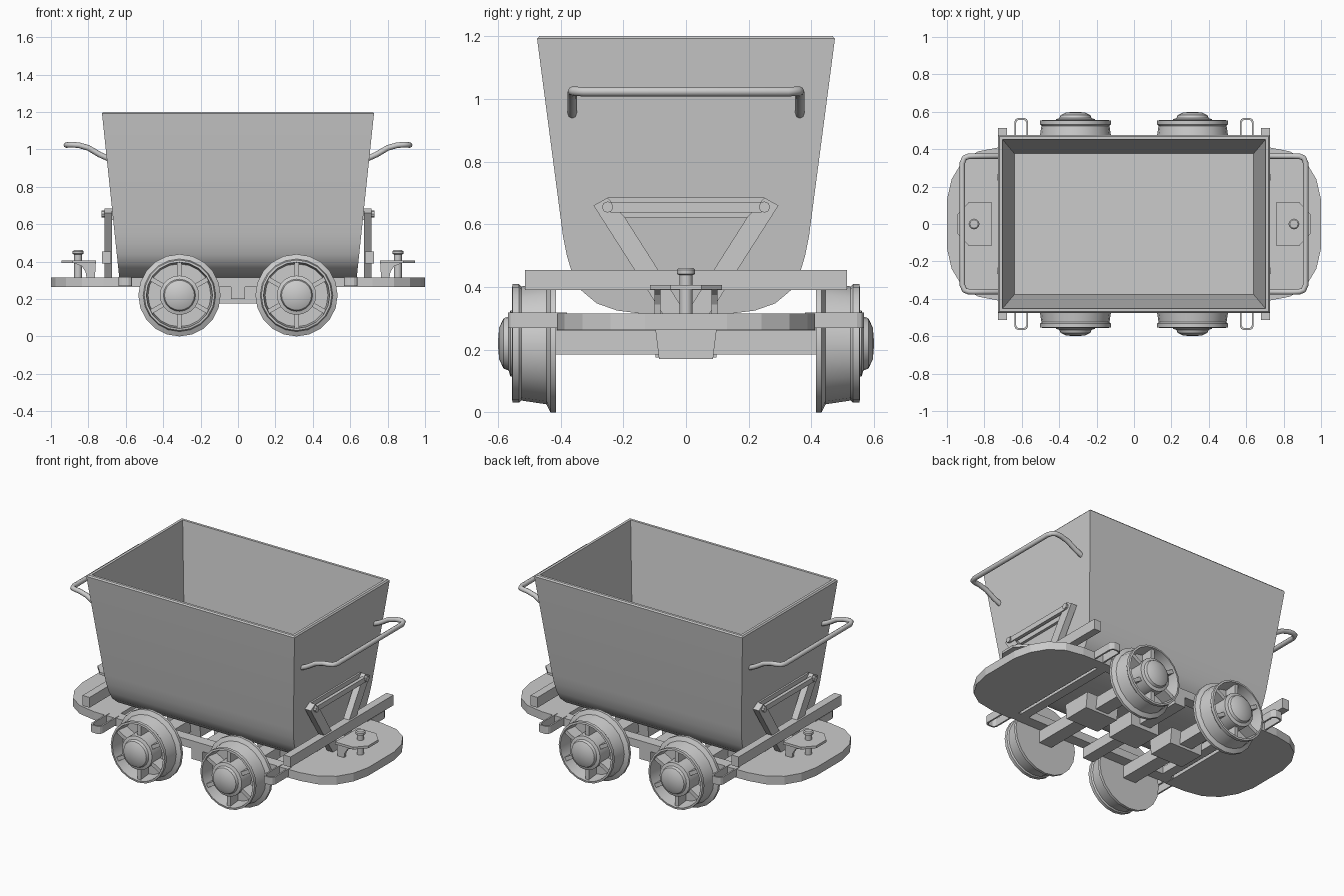
import bpy, bmesh, math
from mathutils import Vector, Matrix

if "Cube" in bpy.data.objects:
    bpy.data.objects.remove(bpy.data.objects["Cube"])


def make(name, bm, smooth=None):
    bmesh.ops.remove_doubles(bm, verts=bm.verts, dist=1e-5)
    bmesh.ops.recalc_face_normals(bm, faces=bm.faces)
    me = bpy.data.meshes.new(name)
    bm.to_mesh(me)
    bm.free()
    ob = bpy.data.objects.new(name, me)
    bpy.context.collection.objects.link(ob)
    if smooth:
        bpy.ops.object.select_all(action='DESELECT')
        bpy.context.view_layer.objects.active = ob
        ob.select_set(True)
        bpy.ops.object.shade_smooth_by_angle(angle=math.radians(smooth))
    return ob


def prism(name, pts, axis, a, b):
    """Extrude a 2D outline along an axis from a to b."""
    bm = bmesh.new()

    def pos(p, h):
        return {'x': (h, p[0], p[1]), 'y': (p[0], h, p[1]), 'z': (p[0], p[1], h)}[axis]
    f = bm.faces.new([bm.verts.new(pos(p, a)) for p in pts])
    ext = bmesh.ops.extrude_face_region(bm, geom=[f])
    d = Vector(pos((0, 0), b - a))
    bmesh.ops.translate(bm, vec=d, verts=[v for v in ext['geom'] if isinstance(v, bmesh.types.BMVert)])
    return make(name, bm)


def box(name, x0, x1, y0, y1, z0, z1):
    return prism(name, [(x0, y0), (x1, y0), (x1, y1), (x0, y1)], 'z', z0, z1)


def lathe(name, prof, n, mat, smooth=35):
    """Spin (radius, height) points around z, then place with a matrix."""
    bm = bmesh.new()
    vs = [bm.verts.new((r, 0, h)) for r, h in prof]
    es = [bm.edges.new(p) for p in zip(vs, vs[1:])]
    bmesh.ops.spin(bm, geom=vs + es, cent=(0, 0, 0), axis=(0, 0, 1), angle=2 * math.pi, steps=n)
    bmesh.ops.transform(bm, matrix=mat, verts=bm.verts)
    return make(name, bm, smooth)


# Tub: rounded-bottom outer shell, rim and tapered inner cavity
half = [(.475, 1.192), (.392, .56), (.38, .50), (.362, .44), (.335, .39), (.285, .348), (.22, .325), (.14, .315)]
section = half + [(-y, z) for y, z in reversed(half)]
bm = bmesh.new()
ends = [[bm.verts.new((s * (.635 + (z - .315) * .105), y, z)) for y, z in section] for s in (1, -1)]
for i in range(len(section) - 1):
    bm.faces.new((ends[0][i], ends[0][i + 1], ends[1][i + 1], ends[1][i]))
for e in ends:
    bm.faces.new(e)


def ring(x, y, z):
    return [bm.verts.new((sx * x, sy * y, z)) for sx, sy in ((1, 1), (1, -1), (-1, -1), (-1, 1))]


loops = [[ends[0][0], ends[0][-1], ends[1][-1], ends[1][0]],
         ring(.72, .468, 1.2), ring(.703, .452, 1.2), ring(.64, .377, .6)]
for p, q in zip(loops, loops[1:]):
    for i in range(4):
        j = (i + 1) % 4
        bm.faces.new((p[i], p[j], q[j], q[i]))
bm.faces.new(loops[-1])
make("tub", bm, 30)

# Wheels with flange, rim, recessed web, hub and spokes
wheel = [(0, .415), (.22, .415), (.22, .432), (.194, .445), (.182, .525), (.189, .533), (.189, .553),
         (.177, .555), (.168, .462), (.105, .462), (.105, .56), (.086, .566), (.08, .582), (.05, .596), (0, .6)]
for sx in (1, -1):
    for sy in (1, -1):
        m = Matrix.Translation((sx * .313, 0, .22)) @ Matrix.Rotation(-sy * math.pi / 2, 4, 'X')
        lathe("wheel", wheel, 20, m)
        for k in range(6):
            sp = box("wheel_spoke", .09, .175, -.012, .012, .455, .54)
            sp.data.transform(m @ Matrix.Rotation(math.radians(30 + 60 * k), 4, 'Z'))

# Chassis: side rails, axle beams, centre blocks and cross beam
for s in (1, -1):
    box("side_rail", -.61, .61, s * .34, s * .41, .265, .315)
    box("axle_beam", s * .313 - .045, s * .313 + .045, -.42, .42, .185, .262)
    prism("axle_block", [(-.098, .268), (-.086, .17), (.086, .17), (.098, .268)], 'x', s * .2, s * .43)
box("centre_block", -.1, .1, -.098, .098, .175, .268)
box("cross_beam", -.038, .038, -.41, .41, .2, .266)
for s in (1, -1):
    box("frame_crossbar", s * .5, s * .56, -.36, .36, .265, .31)

# Parts repeated at each end
for s in (1, -1):
    # Rounded end platform
    edge = [(.58, .413), (.72, .41), (.835, .388), (.92, .33), (.975, .24), (1, .13)]
    out = edge + [(x, -y) for x, y in reversed(edge)]
    prism("end_platform", [(s * x, y) for x, y in out], 'z', .263, .315)

    # Bolster beam and V-shaped bracket holding the tub
    box("bolster_beam", s * .678, s * .727, -.513, .513, .39, .455)
    for t in (1, -1):
        leg = [(.295, .66), (.25, .685), (.195, .622), (0, .315), (.075, .315)]
        prism("bracket_leg", [(t * y, z) for y, z in leg], 'x', s * .674, s * .715)
        lathe("bracket_rivet", [(0, 0), (.018, 0), (.018, .015), (0, .015)], 8,
              Matrix.Translation((s * .715, t * .25, .655)) @ Matrix.Rotation(s * math.pi / 2, 4, 'Y'))
    box("bracket_bar", s * .70, s * .722, -.24, .24, .638, .67)
    box("bracket_plate", s * .66, s * .685, -.25, .25, .622, .685)

    # Coupling plate, gussets and pin
    cp = [(.758, .115), (.885, .115), (.945, .05), (.945, -.05), (.885, -.115), (.758, -.115)]
    prism("coupling_plate", [(s * x, y) for x, y in cp], 'z', .392, .407)
    for t in (1, -1):
        g = [(.76, .395), (.885, .395), (.835, .375), (.815, .345), (.81, .315), (.765, .315)]
        prism("coupling_gusset", [(s * x, z) for x, z in g], 'y', t * .082, t * .1)
    lathe("coupling_pin", [(0, .30), (.021, .30), (.021, .438), (.029, .442), (.029, .455), (.022, .461), (0, .461)],
          12, Matrix.Translation((s * .855, 0, 0)))

    # Side step loops: U-shaped flat straps
    for t in (1, -1):
        u = [(.037, .38), (.037, .545), (.03, .56), (.018, .567)]
        v = [(.027, .38), (.027, .542), (.022, .552), (.014, .557)]
        outer = u + [(-x, y) for x, y in reversed(u)]
        inner = v + [(-x, y) for x, y in reversed(v)]
        prism("step_loop", [(s * .603 + x, t * y) for x, y in outer + inner[::-1]], 'z', .27, .318)

    # Bent push handle
    arm = [(.69, .363, .95), (.74, .363, .972), (.80, .363, 1.008), (.85, .363, 1.022), (.885, .362, 1.025),
           (.907, .353, 1.024), (.918, .325, 1.023)]
    path = arm + [(x, -y, z) for x, y, z in reversed(arm)]
    cu = bpy.data.curves.new("push_handle", 'CURVE')
    cu.dimensions = '3D'
    cu.bevel_depth = .015
    cu.bevel_resolution = 2
    cu.use_fill_caps = True
    sp = cu.splines.new('POLY')
    sp.points.add(len(path) - 1)
    for p, (x, y, z) in zip(sp.points, path):
        p.co = (s * x, y, z, 1)
    bpy.context.collection.objects.link(bpy.data.objects.new("push_handle", cu))
